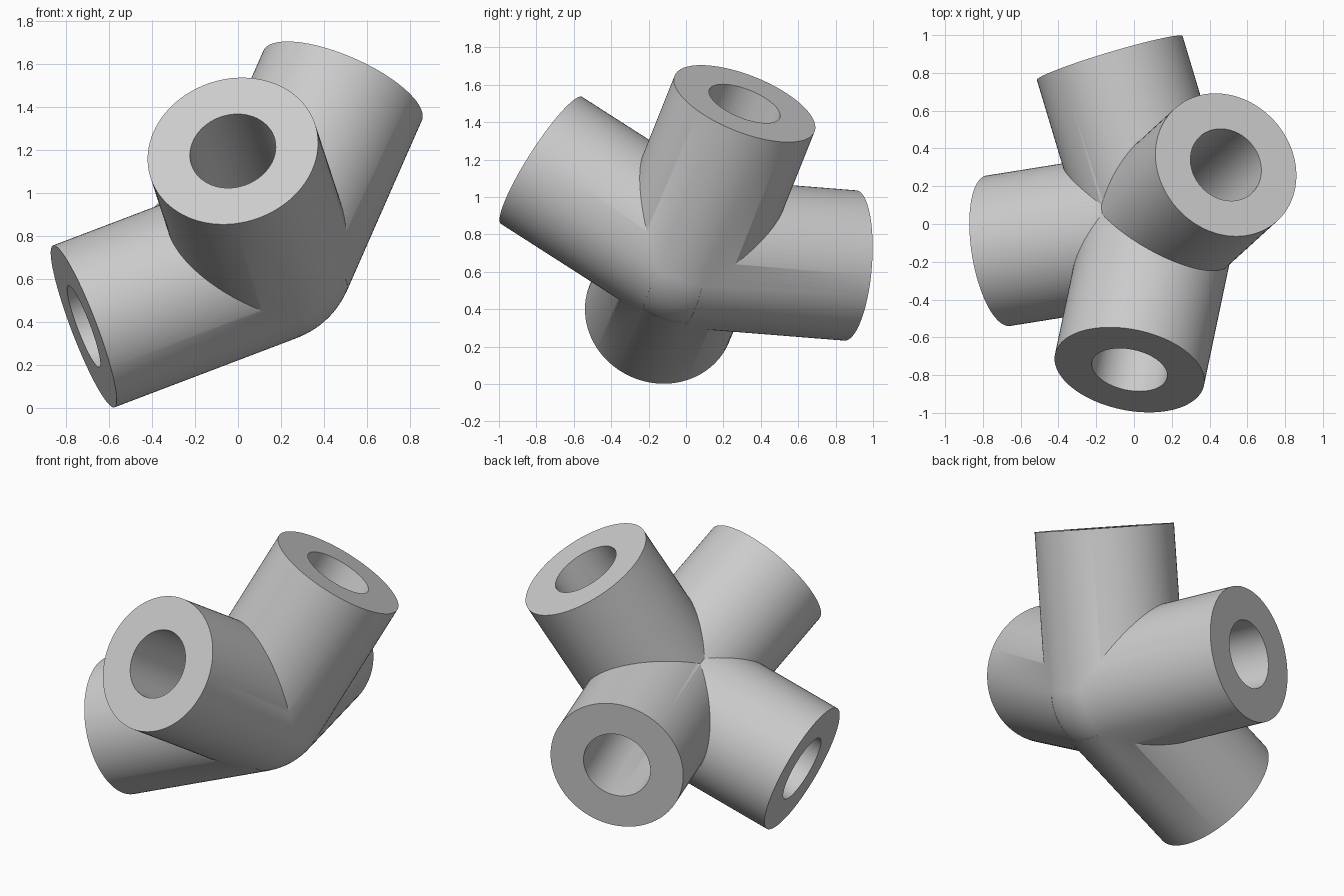
import bpy, math
from mathutils import Vector

cube = bpy.data.objects.get("Cube")
if cube:
    bpy.data.objects.remove(cube, do_unlink=True)

HUB = Vector((0.137, -0.005, 0.704))
LENGTH, OUTER, BORE = 0.925, 0.403, 0.203
ARMS = {
    "front_socket": (-0.174, -0.829, 0.531),
    "upper_socket": (0.379, 0.345, 0.862),
    "side_socket": (-0.926, -0.148, -0.352),
    "back_socket": (-0.287, 0.955, -0.076),
}

grey = bpy.data.materials.new("light_grey")
grey.use_nodes = True
colour = (0.6, 0.6, 0.6, 1)
grey.diffuse_color = colour
grey.node_tree.nodes["Principled BSDF"].inputs["Base Color"].default_value = colour


def rod(name, direction, radius, length, sides):
    """Solid cylinder running outward from the hub centre."""
    d = Vector(direction).normalized()
    bpy.ops.mesh.primitive_cylinder_add(vertices=sides, radius=radius, depth=length,
                                        location=HUB + d * length / 2)
    ob = bpy.context.object
    ob.name = name
    ob.rotation_euler = d.to_track_quat('Z', 'Y').to_euler()
    return ob


def combine(target, tool, operation):
    """Apply a boolean and discard the tool."""
    bpy.context.view_layer.objects.active = target
    mod = target.modifiers.new(operation.lower(), 'BOOLEAN')
    mod.operation, mod.solver, mod.object = operation, 'EXACT', tool
    bpy.ops.object.modifier_apply(modifier=mod.name)
    bpy.data.objects.remove(tool, do_unlink=True)


# Rounded hub
bpy.ops.mesh.primitive_uv_sphere_add(segments=96, ring_count=48, radius=OUTER - 0.001, location=HUB)
connector = bpy.context.object
connector.name = "four_way_connector"
connector.data.materials.append(grey)

# Socket arms, then their bores
for name, direction in ARMS.items():
    combine(connector, rod(name, direction, OUTER, LENGTH, 96), 'UNION')
for name, direction in ARMS.items():
    combine(connector, rod(name + "_bore", direction, BORE, LENGTH + 0.1, 64), 'DIFFERENCE')

# One colour, smooth walls with crisp rims
connector.data.materials.clear()
connector.data.materials.append(grey)
for face in connector.data.polygons:
    face.material_index = 0
bpy.ops.object.select_all(action='DESELECT')
connector.select_set(True)
bpy.context.view_layer.objects.active = connector
bpy.ops.object.shade_smooth_by_angle(angle=math.radians(30))
